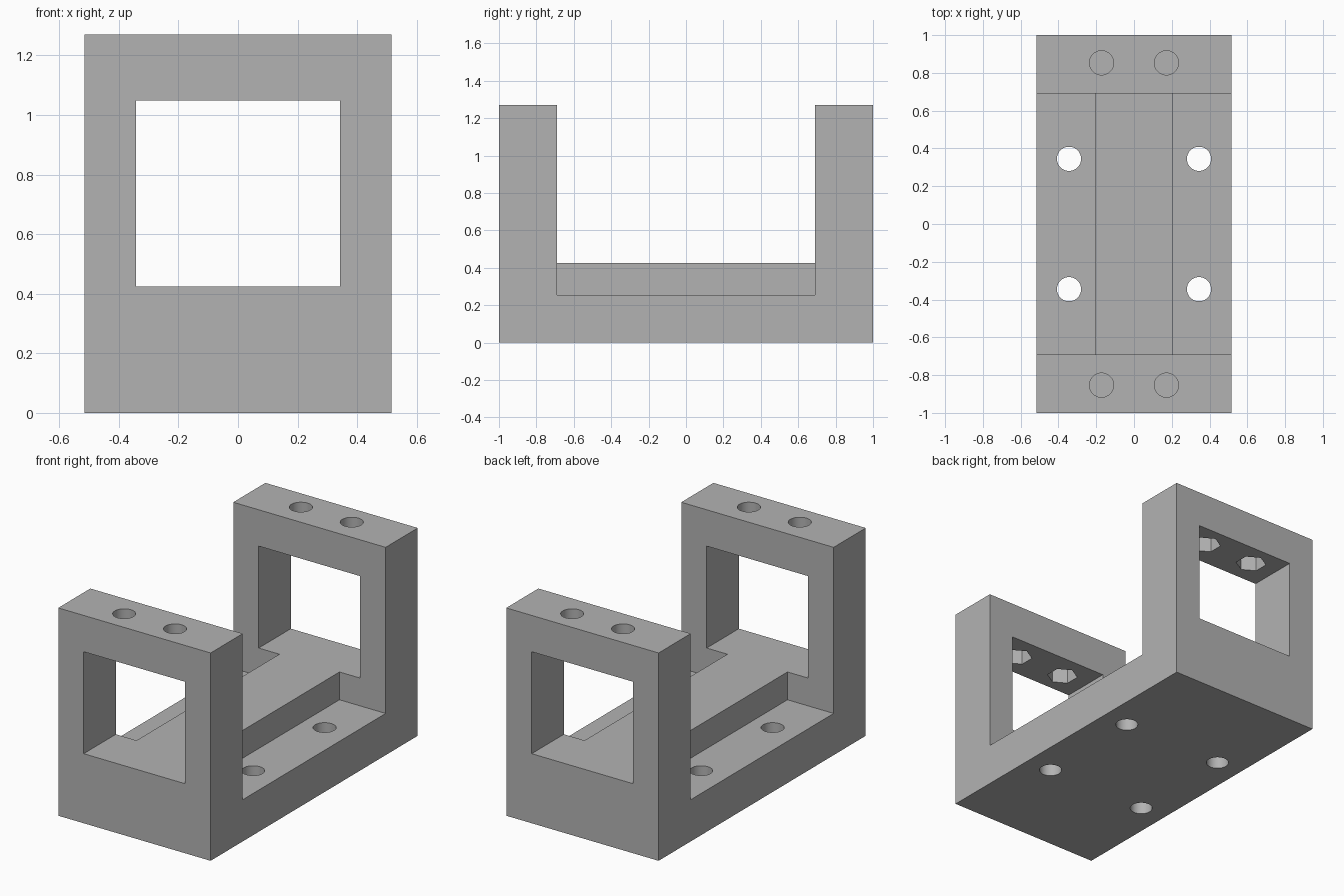
import bpy
import bmesh
from math import sin, cos, tau, radians

cube = bpy.data.objects.get("Cube")
if cube:
    bpy.data.objects.remove(cube, do_unlink=True)

WIDTH, LENGTH, HEIGHT = 1.03, 2.0, 1.27
WALL_Y = 0.69       # inner face of each upright
FLOOR_Z = 0.255     # side ledges
RIDGE_Z = 0.425     # raised centre and window sill
LINTEL_Z = 1.048    # underside of each top beam
RIDGE_X = 0.203
HOLE_R = 0.064

grey = bpy.data.materials.new("plain grey")
grey.use_nodes = True
colour = (0.45, 0.45, 0.45, 1)
grey.diffuse_color = colour
grey.node_tree.nodes["Principled BSDF"].inputs["Base Color"].default_value = colour


def prism(name, outline, z0, z1):
    """Extrude a counter-clockwise outline from z0 to z1."""
    bm = bmesh.new()
    face = bm.faces.new([bm.verts.new((x, y, z0)) for x, y in outline])
    up = bmesh.ops.extrude_face_region(bm, geom=[face])["geom"]
    for v in up:
        if isinstance(v, bmesh.types.BMVert):
            v.co.z = z1
    bmesh.ops.recalc_face_normals(bm, faces=bm.faces)
    mesh = bpy.data.meshes.new(name)
    bm.to_mesh(mesh)
    bm.free()
    mesh.materials.append(grey)
    obj = bpy.data.objects.new(name, mesh)
    bpy.context.collection.objects.link(obj)
    return obj


def box(name, x0, x1, y0, y1, z0, z1):
    return prism(name, [(x0, y0), (x1, y0), (x1, y1), (x0, y1)], z0, z1)


def column(name, x, y, radius, z0, z1, sides=48):
    # first corner lies on the y direction
    ring = [(x - radius * sin(tau * i / sides), y + radius * cos(tau * i / sides))
            for i in range(sides)]
    return prism(name, ring, z0, z1)


# Solid block, carved by the cutters below
bracket = box("bracket", -WIDTH / 2, WIDTH / 2, -LENGTH / 2, LENGTH / 2, 0, HEIGHT)
cutters = [
    box("saddle_cutter", -1, 1, -WALL_Y, WALL_Y, RIDGE_Z, 2),
    box("window_cutter", -0.343, 0.343, -2, 2, RIDGE_Z, LINTEL_Z),
]
for sx in (-1, 1):
    # Ledge beside the central ridge
    x0, x1 = sorted((sx * RIDGE_X, sx))
    cutters.append(box("ledge_cutter", x0, x1, -WALL_Y, WALL_Y, FLOOR_Z, 0.6))
    for sy in (-1, 1):
        # Base mounting holes, then beam holes with hexagonal nut pockets
        cutters += [
            column("base_hole_cutter", sx * 0.344, sy * 0.345, HOLE_R, -0.2, 0.5),
            column("beam_hole_cutter", sx * 0.172, sy * 0.853, HOLE_R, 0.9, 1.5),
            column("nut_pocket_cutter", sx * 0.172, sy * 0.853, 0.088, 0.95,
                   LINTEL_Z + 0.1, sides=6),
        ]

bpy.context.view_layer.objects.active = bracket
for cutter in cutters:
    cutter.hide_render = True
    mod = bracket.modifiers.new(cutter.name, "BOOLEAN")
    mod.operation = "DIFFERENCE"
    mod.solver = "EXACT"
    mod.object = cutter
    bpy.ops.object.modifier_apply(modifier=mod.name)
    bpy.data.objects.remove(cutter, do_unlink=True)

# Round holes shade smoothly, all other edges stay sharp
bpy.ops.object.select_all(action="DESELECT")
bracket.select_set(True)
bpy.ops.object.shade_smooth_by_angle(angle=radians(30))
